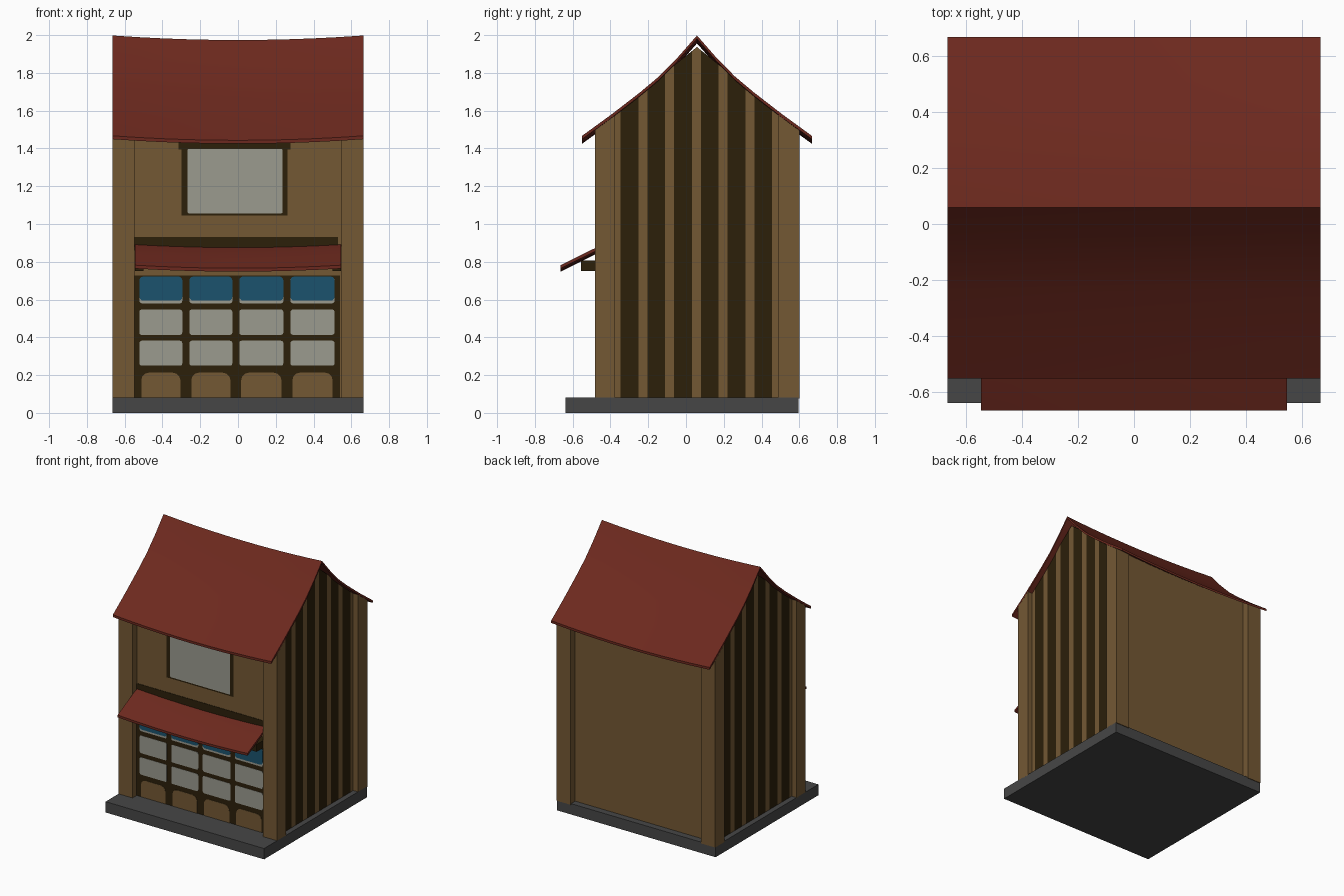
import bpy, bmesh, math

if "Cube" in bpy.data.objects:
    bpy.data.objects.remove(bpy.data.objects["Cube"])

def mat(name, r, g, b):
    m = bpy.data.materials.new(name)
    m.diffuse_color = (r, g, b, 1)
    m.use_nodes = True
    m.node_tree.nodes["Principled BSDF"].inputs["Base Color"].default_value = m.diffuse_color
    return m

TAN = mat("tan_plaster", 0.174, 0.098, 0.034)
DARK = mat("dark_timber", 0.025, 0.014, 0.003)
RED = mat("red_roofing", 0.152, 0.022, 0.013)
PAPER = mat("pale_window", 0.325, 0.325, 0.275)
BLUE = mat("blue_cloth", 0.011, 0.086, 0.155)
STONE = mat("grey_stone", 0.062, 0.062, 0.062)

def finish(name, bm, material):
    bmesh.ops.recalc_face_normals(bm, faces=bm.faces)
    me = bpy.data.meshes.new(name)
    bm.to_mesh(me)
    bm.free()
    me.materials.append(material)
    ob = bpy.data.objects.new(name, me)
    bpy.context.collection.objects.link(ob)
    return ob

def prism(name, pts, shift, material):
    """Extrude a closed outline of 3D points along a vector."""
    bm = bmesh.new()
    a = [bm.verts.new(p) for p in pts]
    b = [bm.verts.new([p[k] + shift[k] for k in range(3)]) for p in pts]
    n = len(pts)
    bm.faces.new(a)
    bm.faces.new(b[::-1])
    for i in range(n):
        bm.faces.new((a[i], b[i], b[(i + 1) % n], a[(i + 1) % n]))
    return finish(name, bm, material)

def box(name, x0, x1, y0, y1, z0, z1, material):
    pts = [(x0, y0, z0), (x1, y0, z0), (x1, y0, z1), (x0, y0, z1)]
    return prism(name, pts, (0, y1 - y0, 0), material)

def rounded_plate(name, x0, x1, z0, z1, y, r, material, top_only=False):
    """Thin front-facing plate with rounded corners."""
    pts = []
    for cx, cz, start in ((x1 - r, z1 - r, 0), (x0 + r, z1 - r, 90),
                          (x0 + r, z0 + r, 180), (x1 - r, z0 + r, 270)):
        if top_only and start >= 180:
            pts.append((x0 if start == 180 else x1, y, z0))
            continue
        for k in range(4):
            t = math.radians(start + 30 * k)
            pts.append((cx + r * math.cos(t), y, cz + r * math.sin(t)))
    return prism(name, pts, (0, WALL_Y + 0.001 - y, 0), material)

RIDGE = 0.058
WALL_Y = -0.428
ROOF = [(0, 1.998), (0.10, 1.884), (0.20, 1.782), (0.30, 1.698), (0.45, 1.582), (0.608, 1.467)]
GABLE = [(0, 1.937), (0.13, 1.832), (0.20, 1.763), (0.30, 1.679), (0.45, 1.563), (0.60, 1.453)]
SAG = 0.024

def gable_z(y):
    d = abs(y - RIDGE)
    for (d0, z0), (d1, z1) in zip(GABLE, GABLE[1:]):
        if d <= d1:
            return z0 + (z1 - z0) * (d - d0) / (d1 - d0)
    return GABLE[-1][1]

def gable_strip(name, y0, y1, x0, x1, material):
    """Upright slab whose top follows the roof line."""
    breaks = [RIDGE + s * d for d, z in GABLE for s in (-1, 1)]
    tops = sorted({y0, y1} | {b for b in breaks if y0 < b < y1}, reverse=True)
    pts = [(x0, y0, 0.075), (x0, y1, 0.075)] + [(x0, y, gable_z(y)) for y in tops]
    return prism(name, pts, (x1 - x0, 0, 0), material)

def sagging_wall(name, y, depth, z_top):
    """Flat wall whose top edge dips with the roof."""
    pts = [(-0.60, y, 0.075), (0.60, y, 0.075)]
    for i in range(9):
        x = 0.60 - 0.15 * i
        pts.append((x, y, z_top - SAG * (1 - (x / 0.665) ** 2)))
    prism(name, pts, (0, depth, 0), TAN)

def sagging_sheet(name, profile, half, sag, thick, nx=10):
    """Thin roof sheet, dipping in the middle along x."""
    bm = bmesh.new()
    top, low = [], []
    for y, z in profile:
        row = [(u * half, y, z - sag * (1 - u * u))
               for u in (2 * i / nx - 1 for i in range(nx + 1))]
        top.append([bm.verts.new(p) for p in row])
        low.append([bm.verts.new((p[0], p[1], p[2] - thick)) for p in row])
    m = len(profile) - 1
    for j in range(m):
        for i in range(nx):
            bm.faces.new((top[j][i], top[j][i+1], top[j+1][i+1], top[j+1][i]))
            bm.faces.new((low[j][i], low[j+1][i], low[j+1][i+1], low[j][i+1]))
        for i in (0, nx):
            bm.faces.new((top[j][i], top[j+1][i], low[j+1][i], low[j][i]))
    for j in (0, m):
        for i in range(nx):
            bm.faces.new((top[j][i], top[j][i+1], low[j][i+1], low[j][i]))
    ob = finish(name, bm, RED)
    bpy.context.view_layer.objects.active = ob
    ob.select_set(True)
    bpy.ops.object.shade_smooth_by_angle(angle=math.radians(20))
    ob.select_set(False)

# Stone base
box("base", -0.665, 0.665, -0.637, 0.595, 0, 0.082, STONE)

# Corner posts, and side walls of alternating flush boards
edges = [-0.40]
for i in range(6):
    edges += [-0.346 + 0.1415 * i, -0.252 + 0.1415 * i]
edges.append(0.51)
for s, side in ((-1, "left"), (1, "right")):
    gable_strip(side + "_front_post", -0.482, -0.375, s * 0.548, s * 0.665, TAN)
    gable_strip(side + "_back_post", 0.488, 0.600, s * 0.548, s * 0.665, TAN)
    for i, (y0, y1) in enumerate(zip(edges, edges[1:])):
        gable_strip(f"{side}_wall_board_{i}", y0, y1, s * 0.58, s * 0.625,
                    DARK if i % 2 else TAN)

# Front and back walls
sagging_wall("front_wall", WALL_Y, 0.04, 1.537)
sagging_wall("back_wall", 0.545, -0.04, 1.537)

# Main roof
profile = [(RIDGE - d, z) for d, z in ROOF[::-1]] + [(RIDGE + d, z) for d, z in ROOF[1:]]
sagging_sheet("roof", profile, 0.665, SAG, 0.018)

# Awning with its brackets and the dark band above
sagging_sheet("awning", [(-0.664, 0.782), (-0.56, 0.834), (-0.48, 0.873), (WALL_Y, 0.892)],
              0.545, 0.016, 0.018)
for i, x in enumerate((-0.522, -0.15, 0.14, 0.522)):
    box(f"awning_bracket_{i}", x - 0.023, x + 0.023, -0.555, WALL_Y, 0.752, 0.808, DARK)
box("band_above_awning", -0.548, 0.53, WALL_Y - 0.003, WALL_Y, 0.86, 0.932, DARK)

# Upper window
box("upper_window_frame", -0.30, 0.263, WALL_Y - 0.003, WALL_Y, 1.045, 1.41, DARK)
box("upper_window_lintel", -0.315, 0.278, WALL_Y - 0.003, WALL_Y, 1.395, 1.443, DARK)
rounded_plate("upper_window_pane", -0.267, 0.236, 1.056, 1.398, WALL_Y - 0.005, 0.008, PAPER)

# Shop front lattice with panes, lower panels and hanging cloths
box("shop_lattice", -0.548, 0.54, WALL_Y - 0.003, WALL_Y, 0.08, 0.728, DARK)
columns = [(-0.522, -0.295), (-0.257, -0.03), (0.007, 0.24), (0.278, 0.511)]
for i, (x0, x1) in enumerate(columns):
    rounded_plate(f"lower_panel_{i}", x0 + 0.01, x1 - 0.01, 0.08, 0.213,
                  WALL_Y - 0.005, 0.04, TAN, top_only=True)
    for j, (z0, z1) in enumerate(((0.25, 0.382), (0.413, 0.547), (0.58, 0.715))):
        rounded_plate(f"shop_pane_{i}_{j}", x0, x1, z0, z1, WALL_Y - 0.005, 0.012, PAPER)
    rounded_plate(f"hanging_cloth_{i}", x0, x1, 0.594, 0.722, WALL_Y - 0.007, 0.02, BLUE)
